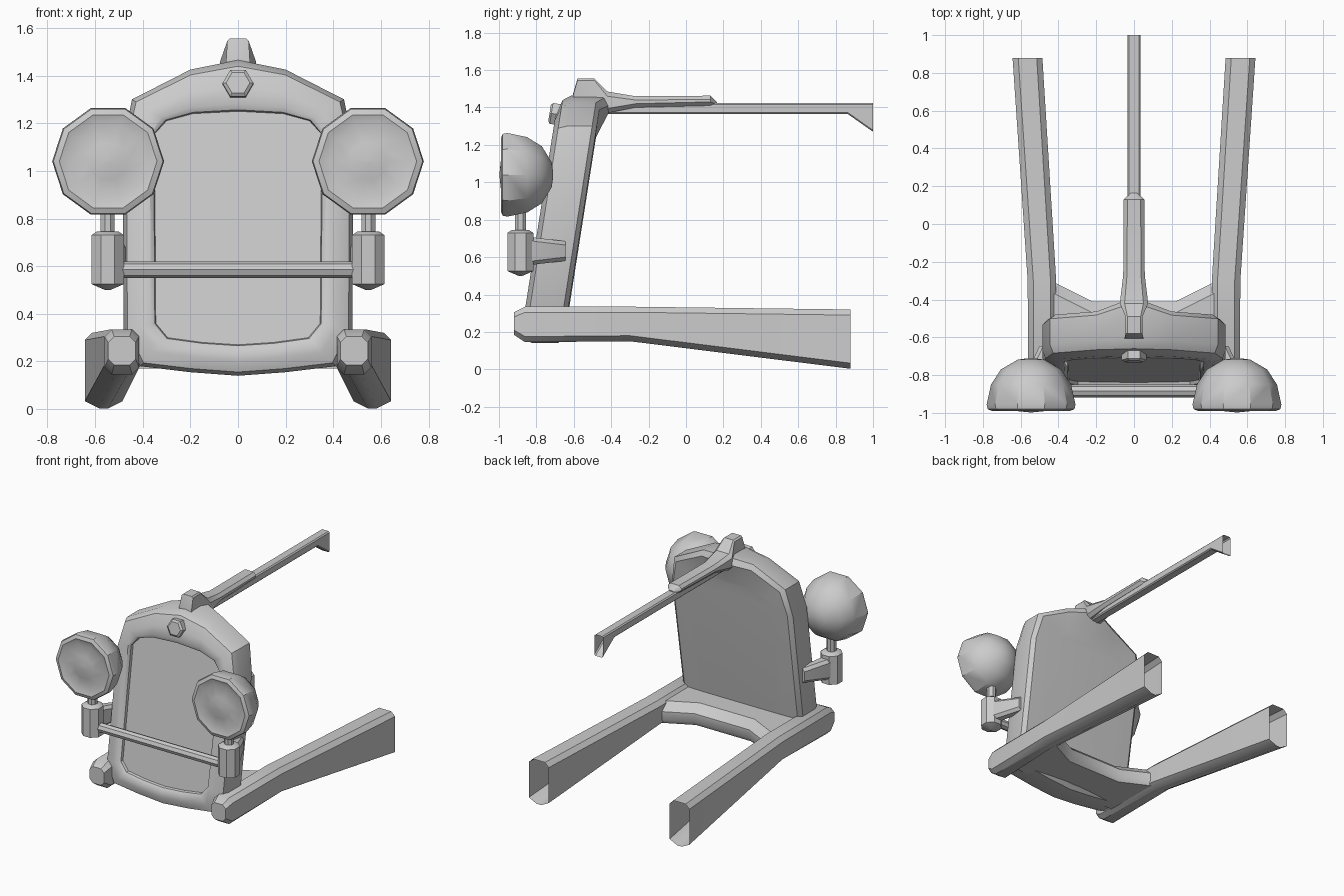
import bpy, bmesh
from math import cos, sin, pi, radians
from mathutils import Vector, Matrix

if "Cube" in bpy.data.objects:
    bpy.data.objects.remove(bpy.data.objects["Cube"])


def loft(name, rings, cap_start=True, cap_end=True, mirror=False, angle=35):
    """Skin a list of equal-length closed rings."""
    bm = bmesh.new()
    vs = [[bm.verts.new(p) for p in r] for r in rings]
    n = len(vs[0])
    for a, b in zip(vs, vs[1:]):
        for i in range(n):
            j = (i + 1) % n
            bm.faces.new((a[i], a[j], b[j], b[i]))
    if cap_start:
        bm.faces.new(vs[0][::-1])
    if cap_end:
        bm.faces.new(vs[-1])
    bmesh.ops.recalc_face_normals(bm, faces=bm.faces)
    me = bpy.data.meshes.new(name)
    bm.to_mesh(me)
    bm.free()
    ob = bpy.data.objects.new(name, me)
    bpy.context.collection.objects.link(ob)
    if mirror:
        ob.modifiers.new("Mirror", 'MIRROR')
    bpy.ops.object.select_all(action='DESELECT')
    ob.select_set(True)
    bpy.context.view_layer.objects.active = ob
    bpy.ops.object.shade_smooth_by_angle(angle=radians(angle))
    return ob


def lathe(name, profile, n, place, **kw):
    """Revolve (height, radius) pairs around local z, placed by a matrix."""
    rings = [[place @ Vector((r * cos(2 * pi * i / n), r * sin(2 * pi * i / n), h))
              for i in range(n)] for h, r in profile]
    return loft(name, rings, **kw)


def box_ring(y, x0, x1, z0, z1, c=0.03, cb=None):
    """Chamfered rectangle in the xz plane at y; cb is the bottom corner width."""
    cb = c if cb is None else cb
    return [(x0 + cb, y, z0), (x1 - cb, y, z0), (x1, y, z0 + c), (x1, y, z1 - c),
            (x1 - c, y, z1), (x0 + c, y, z1), (x0, y, z1 - c), (x0, y, z0 + c)]


# Radiator shell: blend from opening outline (t=1) to outer outline (t=0), leaning back
OUTER = [(0, 1.465), (.2, 1.425), (.445, 1.30), (.485, 1.1),
         (.48, .33), (.41, .18), (.2, .155), (0, .14)]
INNER = [(0, 1.25), (.19, 1.24), (.30, 1.21), (.35, 1.155),
         (.345, .36), (.295, .30), (.15, .28), (0, .27)]


def shell_ring(t, depth, peak=0):
    half = [(a[0] + (b[0] - a[0]) * t, a[1] + (b[1] - a[1]) * t) for a, b in zip(OUTER, INNER)]
    full = half + [(-x, z) for x, z in half[-2:0:-1]]
    return [(x, -.911 + .157 * z + depth + (peak if i == 0 else 0), z)
            for i, (x, z) in enumerate(full)]


loft("radiator_shell", [shell_ring(1, .03), shell_ring(.97, .012), shell_ring(.85, 0),
                        shell_ring(.5, 0), shell_ring(.12, .025), shell_ring(0, .07),
                        shell_ring(0, .205, .06), shell_ring(.2, .23, .07),
                        shell_ring(1, .235)])

# Hexagonal badge on the shell
lean = Matrix.Rotation(radians(81), 4, 'X')
lathe("badge", [(-.04, .065), (.02, .065), (.03, .05)], 6,
      Matrix.Translation((0, -.70, 1.365)) @ lean)

# Radiator cap flowing into the hood ridge
loft("cap_and_ridge", [box_ring(y, -w, w, z0, z1, c) for y, w, z0, z1, c in [
    (-.605, .05, 1.38, 1.47, .01), (-.58, .045, 1.38, 1.555, .01),
    (-.49, .045, 1.38, 1.555, .01), (-.42, .075, 1.37, 1.485, .025),
    (-.27, .057, 1.40, 1.46, .02), (.13, .055, 1.41, 1.463, .02),
    (.165, .015, 1.41, 1.43, .005)]])

# Hood hinge rod with open flared end
loft("hood_rod", [box_ring(y, -.034, .034, z0, 1.423, .008) for y, z0 in
                  [(-.45, 1.365), (.865, 1.365), (1, 1.27)]], cap_end=False)

# Chassis rails, open at the rear
loft("chassis_rail", [box_ring(-.92, .43, .545, .185, .305, .025),
                      box_ring(-.86, .415, .56, .145, .335, .03),
                      box_ring(-.30, .412, .563, .15, .335, .03, .05),
                      box_ring(.88, .485, .643, .003, .32, .03, .06)],
     cap_end=False, mirror=True)

# Cross member joining the rails behind the radiator
loft("cross_member", [[(x, -.75, .17), (x, yb - .02, .17), (x, yb, .20), (x, yb, .26),
                       (x, yb - .06, .315), (x, -.75, .315)]
                      for x, yb in [(-.44, -.30), (-.22, -.41), (.22, -.41), (.44, -.30)]])

# Headlights: bowl, rim and domed lens
facing = Matrix.Translation((.545, 0, 1.04)) @ Matrix.Rotation(radians(90), 4, 'X')
lathe("headlight", [(.71, .012), (.718, .07), (.77, .16), (.85, .212), (.955, .235),
                    (.98, .23), (.99, .205), (.975, .162), (.99, .08), (.997, .01)],
      10, facing, mirror=True)

# Headlight posts, sockets and brackets
post = Matrix.Translation((.547, -.885, 0)) @ Matrix.Rotation(pi / 8, 4, 'Z')
lathe("headlight_socket", [(.50, .012), (.525, .074), (.73, .074), (.745, .05)],
      8, post, mirror=True)
lathe("headlight_post", [(.72, .032), (.88, .032)], 8, post, mirror=True)
loft("headlight_bracket", [box_ring(-.86, .50, .59, .555, .705, .02),
                           box_ring(-.815, .49, .58, .56, .705, .02),
                           box_ring(-.645, .43, .50, .58, .685, .02)], mirror=True)

# Bar between the sockets
bar = Matrix.Translation((0, -.885, .585)) @ Matrix.Rotation(pi / 2, 4, 'Y')
lathe("front_bar", [(-.5, .034), (.5, .034)], 8, bar)
